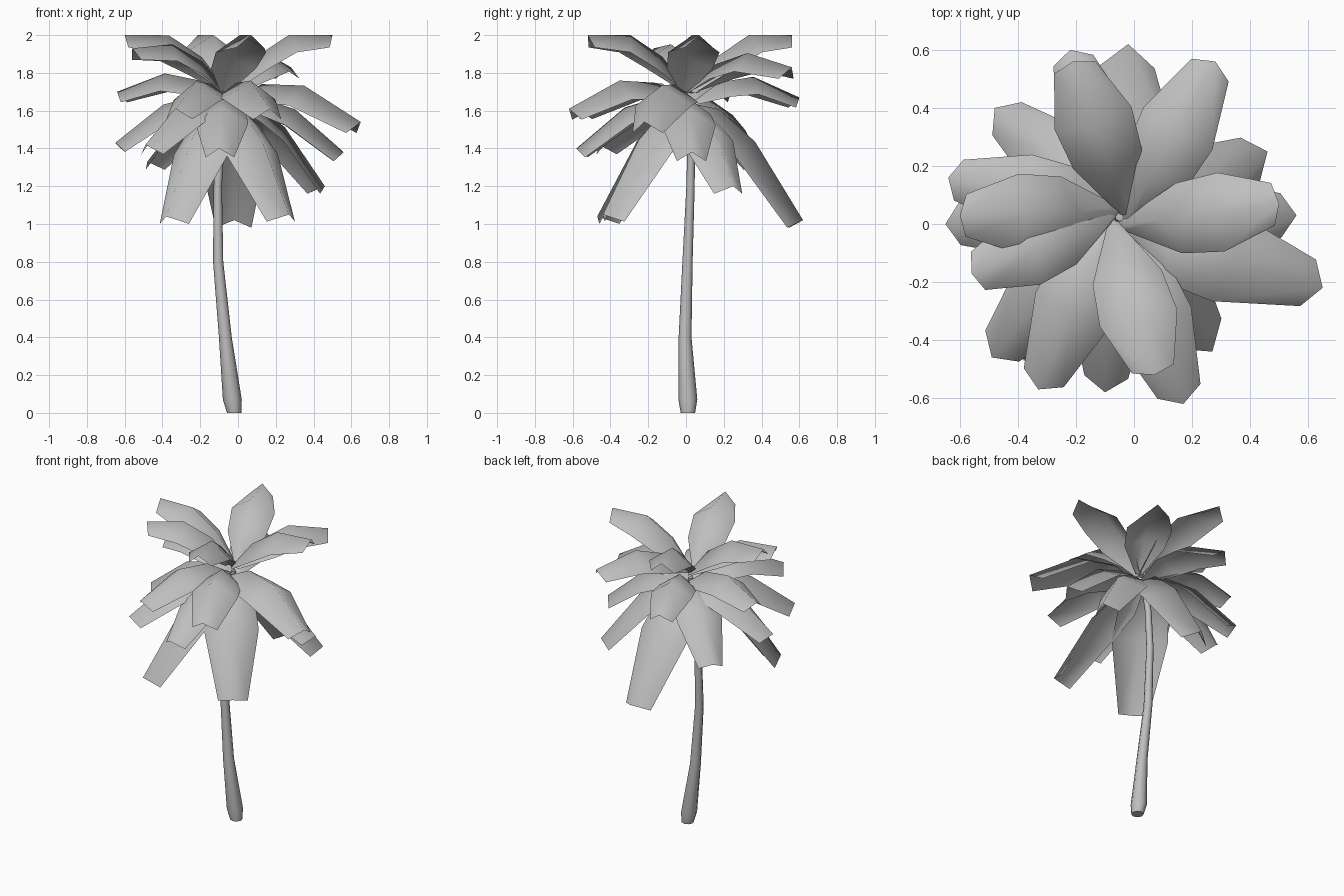
import bpy
import bmesh
import math
from mathutils import Vector

cube = bpy.data.objects.get("Cube")
if cube:
    bpy.data.objects.remove(cube, do_unlink=True)

# One plain grey for the whole tree
grey = bpy.data.materials.new("plain_grey")
grey.use_nodes = True
colour = (0.52, 0.52, 0.52, 1)
grey.diffuse_color = colour
grey.node_tree.nodes["Principled BSDF"].inputs["Base Color"].default_value = colour


def loft(name, rows, smooth_angle, closed=False):
    """Skin equal-length rows of points; closed rows become a capped tube."""
    bm = bmesh.new()
    rings = [[bm.verts.new(p) for p in row] for row in rows]
    count = len(rings[0])
    for low, high in zip(rings, rings[1:]):
        for i in range(count if closed else count - 1):
            j = (i + 1) % count
            bm.faces.new((low[i], low[j], high[j], high[i]))
    if closed:
        bm.faces.new(rings[0][::-1])
        bm.faces.new(rings[-1])
    mesh = bpy.data.meshes.new(name)
    bm.to_mesh(mesh)
    bm.free()
    mesh.materials.append(grey)
    obj = bpy.data.objects.new(name, mesh)
    bpy.context.collection.objects.link(obj)
    bpy.ops.object.select_all(action='DESELECT')
    obj.select_set(True)
    bpy.context.view_layer.objects.active = obj
    bpy.ops.object.shade_smooth_by_angle(angle=math.radians(smooth_angle))


# Trunk: bent tapering tube, stations are x, y, z, radius
SIDES = 8
stations = [
    (-0.02, 0.01, 0, 0.038), (-0.03, 0.01, 0.07, 0.05),
    (-0.067, -0.005, 0.4, 0.034), (-0.105, 0.008, 0.8, 0.027),
    (-0.107, 0.024, 1.2, 0.022), (-0.09, 0.028, 1.45, 0.02),
    (-0.05, 0.025, 1.66, 0.015),
]
loft("trunk", [
    [(x + r * math.cos(k * math.tau / SIDES), y + r * math.sin(k * math.tau / SIDES), z)
     for k in range(SIDES)]
    for x, y, z, r in stations], 60, closed=True)

# Frond cross-sections: position along midrib, half width, fold depth
SECTIONS = [(0, 0.02, 0.015), (0.28, 0.12, 0.085), (0.6, 0.135, 0.095), (1, 0.073, 0.068)]


def frond(name, tip):
    """Arched leaf folded along its midrib, ending at tip; long leaves are wider."""
    tip = Vector(tip)
    base = Vector((-0.05, 0.02, 1.7 if tip.z > 1.8 else 1.64))
    out = tip - base
    side = Vector((-out.y, out.x, 0)).normalized()
    base -= side * 0.025  # stems swirl around the crown
    arch = (0.42 if tip.z > 1.5 else 0.37) * out.length
    control = base.lerp(tip, 0.45) + Vector((0, 0, arch))
    scale = (out.length / 0.62) ** 0.8
    rows = []
    for t, half, fold in SECTIONS:
        mid = base.lerp(control, t).lerp(control.lerp(tip, t), t)
        along = (control - base).lerp(tip - control, t).normalized()
        drop = along.cross(side).normalized() * fold * scale
        spread = side * half * scale
        rows.append([mid - spread - drop, mid, mid + spread - drop])
    loft(name, rows, 120)


# Fronds grouped in tiers from the crown downward, given by midrib tips
TIERS = {
    "upper": [(0.5, 0.07, 2), (-0.6, 0.03, 2), (-0.21, 0.56, 2), (0.07, -0.52, 2)],
    "high": [(-0.56, -0.17, 1.93), (0.28, 0.56, 1.83), (-0.64, 0.16, 1.7), (-0.22, 0.6, 1.67)],
    "middle": [(0.65, -0.22, 1.54), (-0.33, -0.57, 1.61), (0.17, -0.62, 1.61), (-0.65, 0, 1.43)],
    "low": [(-0.49, -0.46, 1.42), (-0.1, -0.58, 1.4), (0.56, 0.03, 1.38), (-0.48, 0.4, 1.33)],
    "hanging": [(-0.02, 0.62, 1.02), (-0.38, -0.47, 1.04), (0.27, -0.44, 1.05), (0.46, 0.25, 1.2)],
}
for tier, tips in TIERS.items():
    for number, tip in enumerate(tips, 1):
        frond(f"{tier}_frond_{number}", tip)
